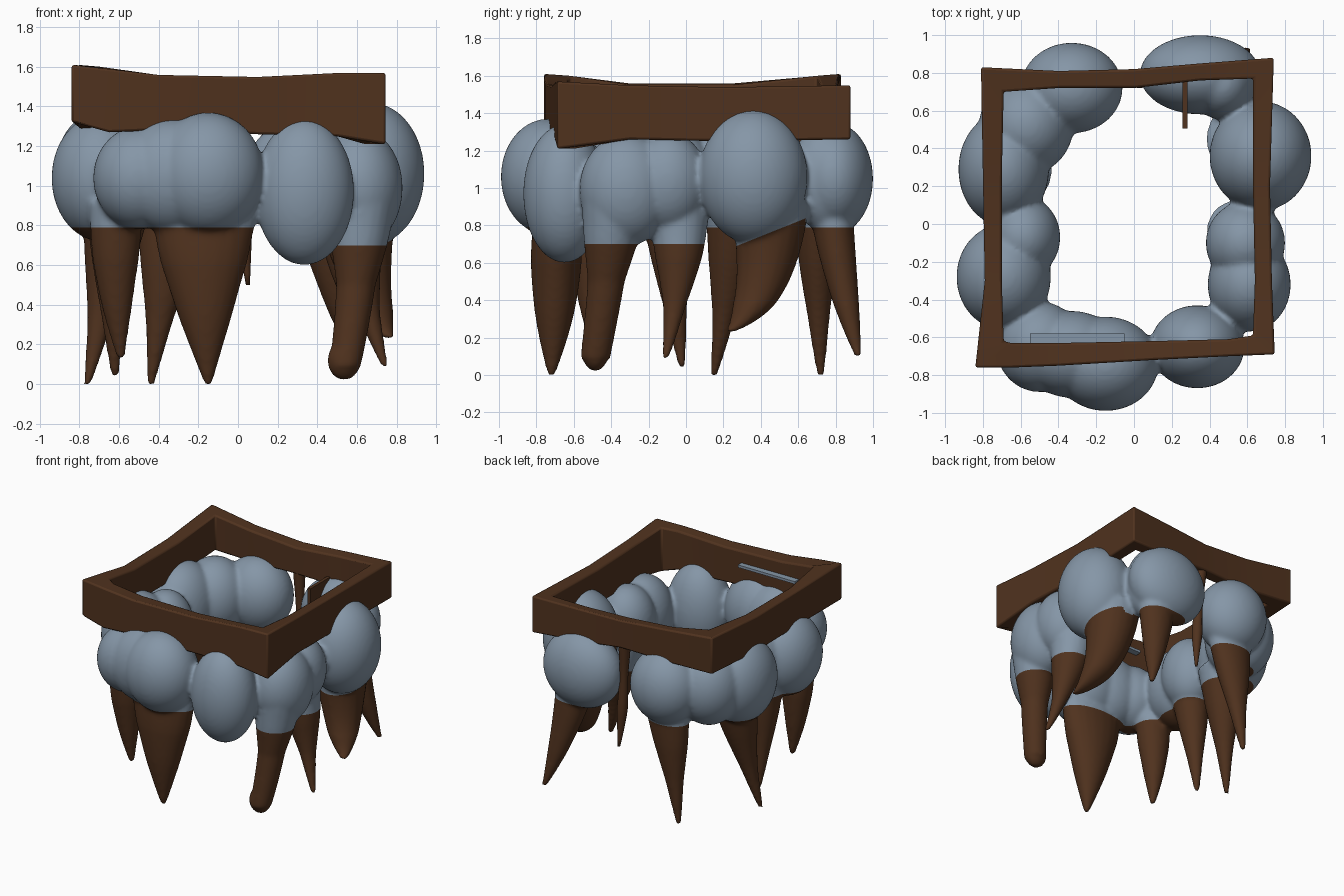
import bpy, bmesh, math
from mathutils import Vector, Matrix

if "Cube" in bpy.data.objects:
    bpy.data.objects.remove(bpy.data.objects["Cube"])


def material(name, col):
    m = bpy.data.materials.new(name)
    m.diffuse_color = (*col, 1)
    m.use_nodes = True
    m.node_tree.nodes["Principled BSDF"].inputs["Base Color"].default_value = m.diffuse_color
    return m


BLUE = material("blue grey", (0.235, 0.305, 0.385))
BROWN = material("dark brown", (0.080, 0.032, 0.013))


def add_object(name, bm, mats):
    me = bpy.data.meshes.new(name)
    bmesh.ops.recalc_face_normals(bm, faces=bm.faces[:])
    bm.to_mesh(me)
    bm.free()
    for m in mats:
        me.materials.append(m)
    ob = bpy.data.objects.new(name, me)
    bpy.context.collection.objects.link(ob)
    return ob


def blob(bm, c, r):
    bmesh.ops.create_icosphere(bm, subdivisions=4, radius=1,
                               matrix=Matrix.Translation(c) @ Matrix.Diagonal((*r, 1)))


def tube(bm, path, radii, n=20, squash=1.0):
    """Horizontal rings along a bezier path; radii run from first to last ring."""
    a, b, c = map(Vector, path)
    steps, rings = 14, []
    for i in range(steps + 1):
        t = i / steps
        p = a * (1 - t) ** 2 + b * 2 * t * (1 - t) + c * t * t
        k = t * (len(radii) - 1)
        j = min(int(k), len(radii) - 2)
        r = radii[j] + (radii[j + 1] - radii[j]) * (k - j)
        sq = squash + (1 - squash) * t
        rings.append([bm.verts.new(p + Vector((r * math.cos(q), r * sq * math.sin(q), 0)))
                      for q in (2 * math.pi * s / n for s in range(n))])
    for lo, hi in zip(rings, rings[1:]):
        for s in range(n):
            bm.faces.new((lo[s], lo[(s + 1) % n], hi[(s + 1) % n], hi[s]))
    bm.faces.new(rings[0])
    bm.faces.new(rings[-1][::-1])


# Ring of bulging lobes: centre, radii (front right one first)
lobes = [
    ((0.335, -0.65, 0.97), (0.25, 0.22, 0.37)),
    ((-0.15, -0.74, 1.06), (0.28, 0.25, 0.31)),
    ((-0.33, -0.69, 1.05), (0.27, 0.23, 0.29)),
    ((-0.50, -0.65, 1.04), (0.23, 0.24, 0.26)),
    ((-0.69, -0.28, 1.04), (0.25, 0.28, 0.32)),
    ((-0.59, -0.07, 1.04), (0.20, 0.22, 0.28)),
    ((-0.69, 0.29, 1.05), (0.24, 0.30, 0.33)),
    ((-0.57, 0.52, 1.06), (0.25, 0.26, 0.30)),
    ((-0.33, 0.72, 1.07), (0.27, 0.24, 0.29)),
    ((0.35, 0.79, 1.05), (0.32, 0.21, 0.30)),
    ((0.47, 0.74, 1.05), (0.17, 0.19, 0.28)),
    ((0.67, 0.36, 1.06), (0.27, 0.29, 0.36)),
    ((0.59, -0.10, 1.03), (0.21, 0.22, 0.27)),
    ((0.61, -0.32, 0.99), (0.22, 0.25, 0.30)),
]
# Spikes below: start, bend, tip, radii, depth squash
spikes = [
    ((-0.17, -0.69, 0.92), (-0.18, -0.69, 0.5), (-0.15, -0.72, 0.0), (0.28, 0.225, 0.13, 0.02), 0.42),
    ((-0.61, -0.52, 0.92), (-0.63, -0.51, 0.5), (-0.59, -0.49, 0.13), (0.14, 0.12, 0.075, 0.02), 0.9),
    ((-0.62, -0.10, 0.92), (-0.64, -0.08, 0.5), (-0.62, -0.02, 0.04), (0.15, 0.11, 0.06, 0.02), 1),
    ((-0.61, 0.28, 0.92), (-0.65, 0.24, 0.5), (-0.76, 0.15, 0.0), (0.18, 0.13, 0.065, 0.02), 1),
    ((-0.32, 0.70, 0.92), (-0.37, 0.70, 0.5), (-0.44, 0.72, 0.0), (0.19, 0.14, 0.07, 0.02), 0.6),
    ((0.42, 0.77, 0.92), (0.48, 0.82, 0.5), (0.60, 0.92, 0.10), (0.16, 0.12, 0.075, 0.02), 0.75),
    ((0.59, 0.45, 0.92), (0.60, 0.46, 0.36), (0.77, 0.23, 0.23), (0.21, 0.16, 0.11, 0.025), 1),
    ((0.55, -0.04, 0.92), (0.60, -0.02, 0.5), (0.74, -0.11, 0.09), (0.17, 0.13, 0.06, 0.02), 1),
    ((0.62, -0.38, 0.92), (0.61, -0.42, 0.5), (0.54, -0.485, 0.09), (0.18, 0.145, 0.10, 0.09, 0.08), 1),
]
bm = bmesh.new()
for c, r in lobes:
    blob(bm, c, r)
for a, b, c, radii, sq in spikes:
    tube(bm, (a, b, c), radii, squash=sq)
blob(bm, (0.535, -0.485, 0.12), (0.085, 0.07, 0.10))  # blunt spike tip
raw = add_object("raw_body", bm, [])

# Fuse lobes and spikes into one skin
mod = raw.modifiers.new("fuse", 'REMESH')
mod.mode, mod.voxel_size = 'VOXEL', 0.015
mod = raw.modifiers.new("soften", 'SMOOTH')
mod.factor, mod.iterations = 0.5, 8
fused = bpy.data.meshes.new_from_object(raw.evaluated_get(bpy.context.evaluated_depsgraph_get()))
bpy.data.objects.remove(raw)


def colour_plane(p):
    """Height and slope (along y) of the line where a spike turns brown."""
    if p.x > 0.4 and 0.14 < p.y < 0.64:
        return 0.67, 0.40
    if p.x > 0.4 and p.y < 0.14:
        return 0.70, 0.0
    return 0.79, 0.0


# Colour spikes by height; the front right lobe stays blue to its bottom
bm = bmesh.new()
bm.from_mesh(fused)
for z, slope in ((0.79, 0), (0.70, 0), (0.67, 0.40)):
    faces = [f for f in bm.faces if colour_plane(f.calc_center_median()) == (z, slope)]
    edges = {e for f in faces for e in f.edges}
    verts = {v for f in faces for v in f.verts}
    bmesh.ops.bisect_plane(bm, geom=faces + list(edges) + list(verts),
                           plane_co=(0, 0.22, z), plane_no=(0, -slope, 1))
lobe_c, lobe_r = map(Vector, lobes[0])
for f in bm.faces:
    f.smooth = True
    p = f.calc_center_median()
    d = p - lobe_c
    in_lobe = sum((d[i] / lobe_r[i]) ** 2 for i in range(3)) < 1.06
    z, slope = colour_plane(p)
    f.material_index = int(p.z < z + slope * (p.y - 0.22) and not in_lobe)
add_object("lobed_body_with_spikes", bm, [BLUE, BROWN])

# Uneven square frame: outer x, y, inner x, y, bottom, top
loop = [
    (-0.84, -0.76, -0.69, -0.62, 1.32, 1.61),
    (-0.65, -0.76, -0.65, -0.63, 1.27, 1.59),
    (-0.40, -0.75, -0.40, -0.63, 1.28, 1.56),
    (0.10, -0.72, 0.10, -0.62, 1.26, 1.55),
    (0.50, -0.70, 0.50, -0.61, 1.25, 1.57),
    (0.745, -0.69, 0.63, -0.59, 1.21, 1.57),
    (0.73, -0.30, 0.64, -0.30, 1.26, 1.55),
    (0.72, 0.20, 0.63, 0.20, 1.25, 1.54),
    (0.74, 0.88, 0.63, 0.77, 1.26, 1.55),
    (0.35, 0.85, 0.35, 0.76, 1.28, 1.54),
    (0.00, 0.82, 0.00, 0.72, 1.31, 1.53),
    (-0.40, 0.81, -0.40, 0.72, 1.30, 1.56),
    (-0.81, 0.83, -0.69, 0.70, 1.32, 1.61),
    (-0.80, 0.25, -0.70, 0.25, 1.28, 1.56),
    (-0.79, -0.30, -0.70, -0.30, 1.28, 1.56),
]
bm = bmesh.new()
sections = [[bm.verts.new(v) for v in ((ox, oy, zb), (ox, oy, zt), (ix, iy, zt - 0.01), (ix, iy, zb))]
            for ox, oy, ix, iy, zb, zt in loop]
for i, s in enumerate(sections):
    e = sections[(i + 1) % len(sections)]
    for k in range(4):
        bm.faces.new((s[k], e[k], e[(k + 1) % 4], s[(k + 1) % 4]))
frame = add_object("square_frame", bm, [BROWN])
bev = frame.modifiers.new("worn edges", 'BEVEL')
bev.width, bev.segments, bev.limit_method = 0.012, 2, 'ANGLE'
bpy.context.view_layer.objects.active = frame
frame.select_set(True)
bpy.ops.object.shade_smooth_by_angle(angle=math.radians(35))

# Thin drip hanging from the middle of the back rail
bm = bmesh.new()
tube(bm, ((0.0, 0.77, 1.40), (0.02, 0.74, 0.9), (0.05, 0.77, 0.50)), (0.05, 0.03, 0.04, 0.01), n=10)
drip = add_object("back_drip", bm, [BROWN])
drip.data.shade_smooth()


def slab(name, c, size, mat):
    bm = bmesh.new()
    bmesh.ops.create_cube(bm, size=1, matrix=Matrix.Translation(c) @ Matrix.Diagonal((*size, 1)))
    add_object(name, bm, [mat])


# Small inner flap at the back and ledge along the front rail
slab("inner_flap", (0.27, 0.63, 1.20), (0.025, 0.25, 0.30), BROWN)
slab("inner_ledge", (-0.30, -0.605, 1.44), (0.50, 0.05, 0.02), BLUE)
